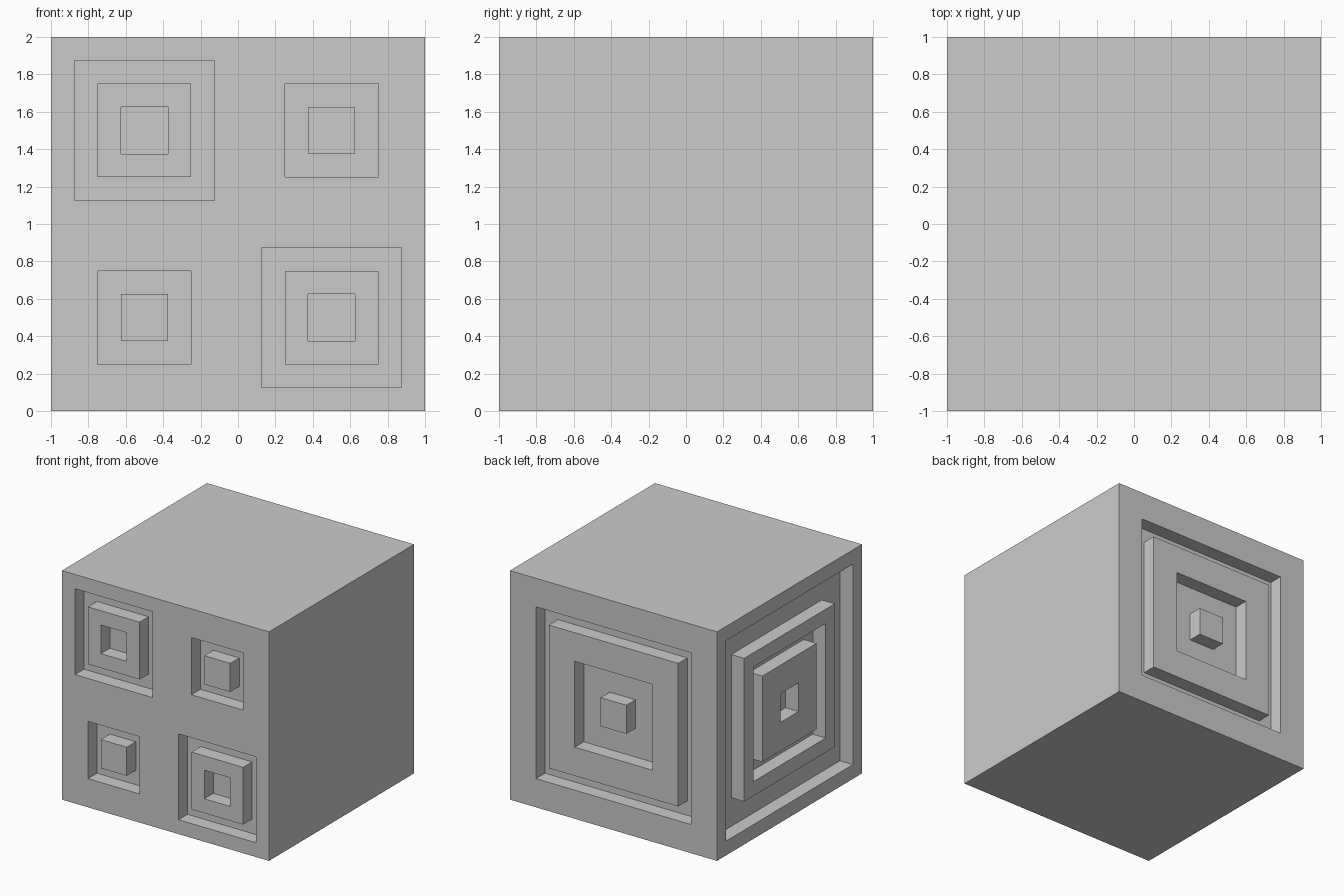
import bpy, bmesh
from mathutils import Vector

if "Cube" in bpy.data.objects:
    bpy.data.objects.remove(bpy.data.objects["Cube"])

DEPTH = 0.125


def find_face(bm, direction):
    d = Vector(direction)
    bm.normal_update()
    return max(bm.faces, key=lambda f: f.normal.dot(d) * 10 + f.calc_center_median().dot(d))


def carve(bm, face, insets):
    """Nested squares: alternately sink and raise the face after each inset."""
    face.normal_update()
    normal = face.normal.copy()
    for i, width in enumerate(insets):
        bmesh.ops.inset_individual(bm, faces=[face], thickness=width, use_even_offset=True)
        face = bmesh.ops.extrude_discrete_faces(bm, faces=[face])["faces"][0]
        offset = normal * (DEPTH if i % 2 else -DEPTH)
        bmesh.ops.translate(bm, verts=list(face.verts), vec=offset)


bm = bmesh.new()
bmesh.ops.create_cube(bm, size=2)
bmesh.ops.translate(bm, verts=bm.verts, vec=(0, 0, 1))

# Back and left: one large nested pattern each
carve(bm, find_face(bm, (0, 1, 0)), [0.25, 0.125, 0.25, 0.25])
carve(bm, find_face(bm, (-1, 0, 0)), [0.125, 0.25, 0.125, 0.125, 0.25])

# Front: split into four cells, each with its own pattern
front = [find_face(bm, (0, -1, 0))]
for co, no in (((0, 0, 1), (1, 0, 0)), ((0, 0, 1), (0, 0, 1))):
    geom = front + list({e for f in front for e in f.edges}) + list({v for f in front for v in f.verts})
    bmesh.ops.bisect_plane(bm, geom=geom, plane_co=co, plane_no=no)
    bm.normal_update()
    front = [f for f in bm.faces if f.normal.y < -0.9 and abs(f.calc_center_median().y + 1) < 1e-4
             and f.calc_area() > 0.9]
for f in front:
    c = f.calc_center_median()
    three_step = c.x * (c.z - 1) < 0          # upper left and lower right
    carve(bm, f, [0.125] * 3 if three_step else [0.25, 0.125])

mesh = bpy.data.meshes.new("carved_cube")
bm.to_mesh(mesh)
bm.free()
bpy.context.collection.objects.link(bpy.data.objects.new("carved_cube", mesh))
